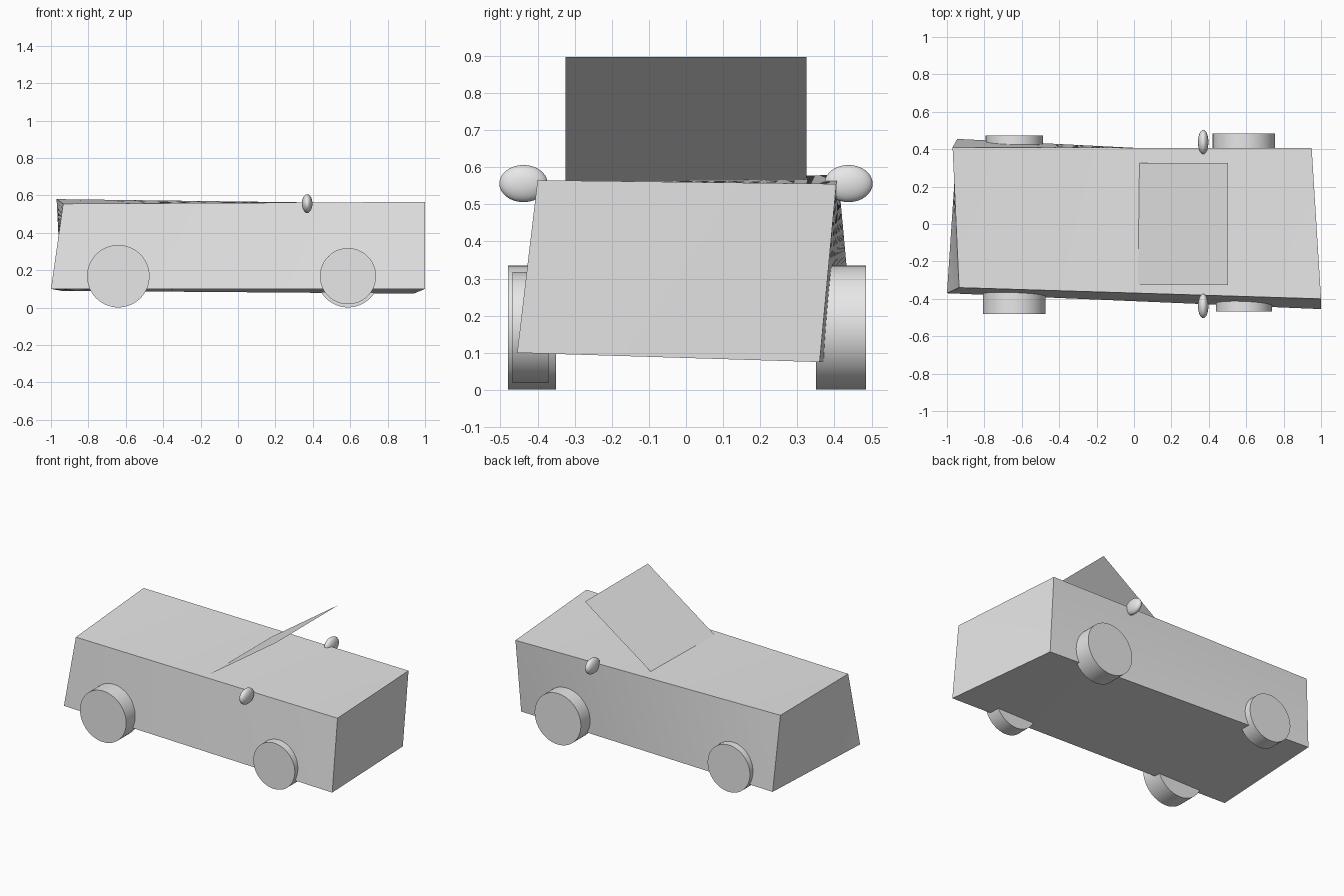
import bpy, bmesh, math
from mathutils import Vector

cube = bpy.data.objects.get("Cube")
if cube:
    bpy.data.objects.remove(cube, do_unlink=True)

grey = bpy.data.materials.new("plain grey")
grey.use_nodes = True
grey.diffuse_color = (0.8, 0.8, 0.8, 1)
grey.node_tree.nodes["Principled BSDF"].inputs["Base Color"].default_value = (0.8, 0.8, 0.8, 1)


def finish(name):
    """Name the active object, colour it and smooth its curved faces."""
    ob = bpy.context.object
    ob.name = ob.data.name = name
    ob.data.materials.append(grey)
    bpy.ops.object.transform_apply(location=False, rotation=True, scale=True)
    bpy.ops.object.shade_smooth_by_angle(angle=math.radians(30))
    return ob


# Body: a box with skewed corners, subdivided so the twisted sides stay even
corners = {
    (-1, -1, -1): (-1.0, -0.37, 0.10), (-1, -1, 1): (-0.935, -0.34, 0.555),
    (1, -1, -1): (1.0, -0.455, 0.10), (1, -1, 1): (1.0, -0.40, 0.565),
    (-1, 1, -1): (-0.945, 0.455, 0.09), (-1, 1, 1): (-0.97, 0.41, 0.58),
    (1, 1, -1): (0.94, 0.36, 0.075), (1, 1, 1): (0.95, 0.405, 0.555),
}
bpy.ops.mesh.primitive_cube_add(size=2)
body = bpy.context.object
bm = bmesh.new()
bm.from_mesh(body.data)
for v in bm.verts:
    v.co = Vector(corners[tuple(round(c) for c in v.co)])
bmesh.ops.subdivide_edges(bm, edges=bm.edges[:], cuts=15, use_grid_fill=True)
bm.to_mesh(body.data)
bm.free()
finish("body")


# Wheels: two larger and two smaller, on opposite corners
def wheel(name, x, radius, inner, outer):
    bpy.ops.mesh.primitive_cylinder_add(
        vertices=64, radius=radius, depth=abs(outer - inner),
        location=(x, (inner + outer) / 2, 0.168), rotation=(math.pi / 2, 0, 0))
    finish(name)


wheel("rear_right_wheel", -0.64, 0.167, -0.35, -0.48)
wheel("front_right_wheel", 0.588, 0.15, -0.37, -0.467)
wheel("rear_left_wheel", -0.64, 0.153, 0.37, 0.472)
wheel("front_left_wheel", 0.588, 0.167, 0.35, 0.485)

# Side mirrors: flattened spheres
for name, side in (("right_mirror", -1), ("left_mirror", 1)):
    bpy.ops.mesh.primitive_uv_sphere_add(
        segments=32, ring_count=16, radius=1, location=(0.37, side * 0.438, 0.556))
    bpy.context.object.scale = (0.028, 0.065, 0.05)
    finish(name)

# Windscreen: a thin tilted sheet
low, high = Vector((0.02, 0, 0.56)), Vector((0.503, 0, 0.897))
run = high - low
bpy.ops.mesh.primitive_plane_add(
    size=1, location=(low + high) / 2, rotation=(0, -math.atan2(run.z, run.x), 0))
bpy.context.object.scale = (run.length, 0.65, 1)
finish("windscreen")
